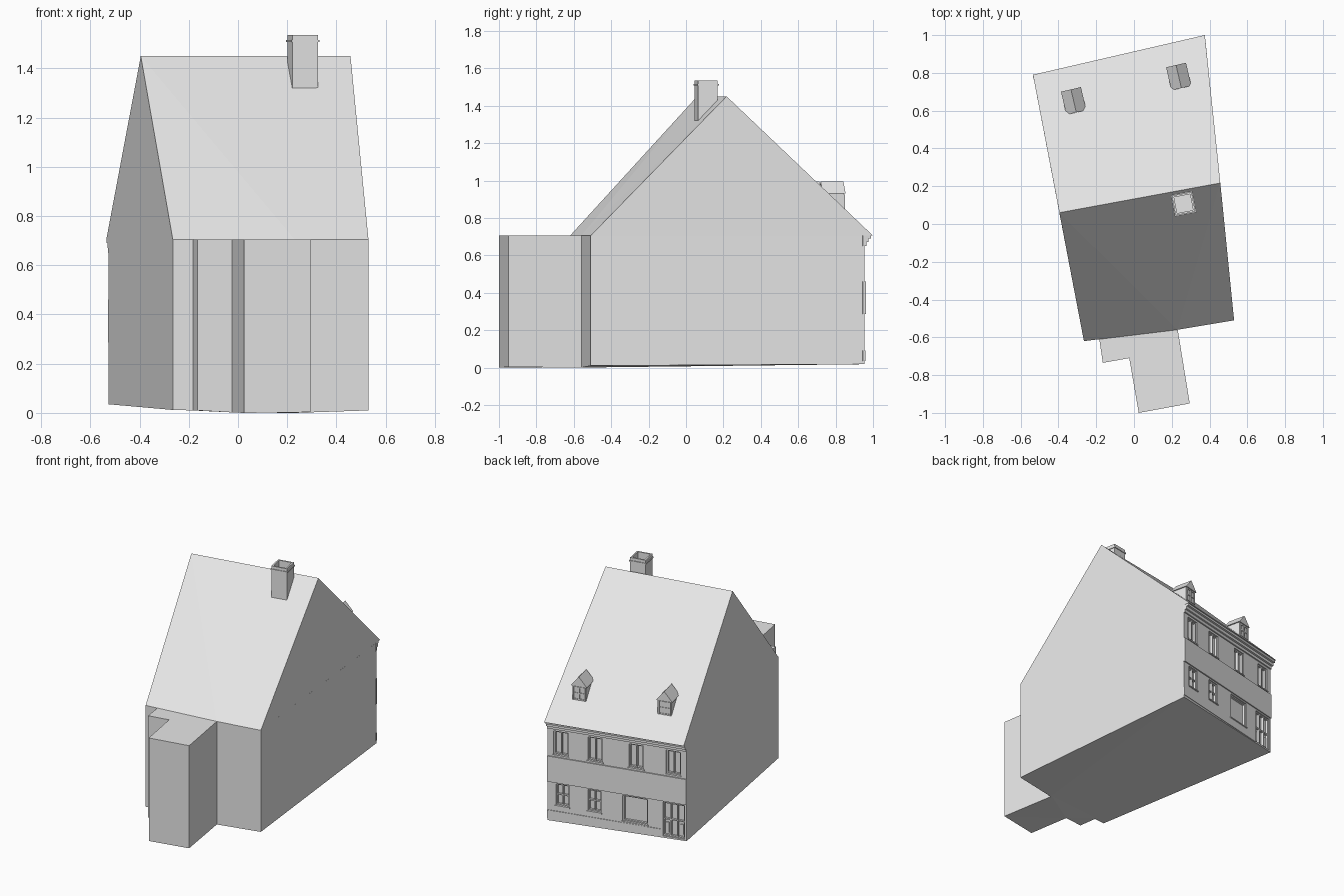
import bpy, bmesh
from mathutils import Matrix, Vector

cube = bpy.data.objects.get("Cube")
if cube:
    bpy.data.objects.remove(cube)

stone = bpy.data.materials.new("pale_grey")
stone.use_nodes = True
stone.diffuse_color = (0.8, 0.8, 0.8, 1)
for node in stone.node_tree.nodes:
    if node.type == 'BSDF_PRINCIPLED':
        node.inputs["Base Color"].default_value = (0.8, 0.8, 0.8, 1)

# Facade frame: s runs along the wall, o points outward, z up
CORNER_A = Vector((0.38, 0.955, 0))
CORNER_B = Vector((-0.526, 0.745, 0))
WIDTH = (CORNER_B - CORNER_A).length
ALONG = (CORNER_B - CORNER_A).normalized()
OUT = Vector((ALONG.y, -ALONG.x, 0))


def facade(s, o, z):
    return CORNER_A + ALONG * s + OUT * o + Vector((0, 0, z))


def finish(name, bm):
    bmesh.ops.recalc_face_normals(bm, faces=bm.faces)
    mesh = bpy.data.meshes.new(name)
    bm.to_mesh(mesh)
    bm.free()
    mesh.materials.append(stone)
    obj = bpy.data.objects.new(name, mesh)
    bpy.context.collection.objects.link(obj)
    return obj


def loft(bm, lower, upper):
    """Closed solid between two matching outlines."""
    a = [bm.verts.new(p) for p in lower]
    b = [bm.verts.new(p) for p in upper]
    caps = [bm.faces.new(a), bm.faces.new(b)]
    for i in range(len(a)):
        j = (i + 1) % len(a)
        bm.faces.new((a[i], a[j], b[j], b[i]))
    bmesh.ops.triangulate(bm, faces=caps)


def block(bm, s0, s1, o0, o1, z0, z1):
    ring = [(s0, o0), (s1, o0), (s1, o1), (s0, o1)]
    loft(bm, [facade(s, o, z0) for s, o in ring], [facade(s, o, z1) for s, o in ring])


def frame(bm, s0, s1, z0, z1, o0, o1, cols, rows, bar=0.008):
    """Outer frame with evenly spaced mullions and rails."""
    for i in range(cols + 1):
        s = s0 + (s1 - s0 - bar) * i / cols
        block(bm, s, s + bar, o0, o1, z0, z1)
    for i in range(rows + 1):
        z = z0 + (z1 - z0 - bar) * i / rows
        block(bm, s0, s1, o0, o1 - 0.002, z, z + bar)


EAVE = 0.705

# House walls
def walls(name, points):
    bm = bmesh.new()
    loft(bm, points, [(x, y, EAVE) for x, y, z in points])
    return finish(name, bm)


body = walls("house_walls", [(-0.265, -0.62, 0.012), (0.23, -0.56, 0), (0.53, -0.51, 0.01),
                             (*CORNER_A.xy, 0.018), (*CORNER_B.xy, 0.035)])
walls("rear_extension", [(-0.185, -0.6, 0.01), (-0.165, -0.735, 0.01), (-0.025, -0.71, 0.002),
                         (0.025, -1.0, 0), (0.295, -0.95, 0.003), (0.23, -0.55, 0)])

# Main roof
bm = bmesh.new()
a, m, b, c, d = [bm.verts.new((x, y, EAVE)) for x, y in
                 [(-0.265, -0.62), (0.23, -0.56), (0.53, -0.51), (0.375, 1.0), (-0.535, 0.79)]]
left, right = bm.verts.new((-0.395, 0.06, 1.45)), bm.verts.new((0.457, 0.217, 1.45))
for face in [(a, m, left), (m, b, right), (m, right, left), (left, right, c, d),
             (a, left, d), (b, c, right), (a, d, c, b, m)]:
    bm.faces.new(face)
finish("main_roof", bm)

# Openings: start, end (fractions of the wall), bottom, top, columns, rows
upper = [(f, f + 0.105, 0.475, 0.635, 2, 1) for f in (0.045, 0.29, 0.585, 0.853)]
lower = [(0.06, 0.155, 0.13, 0.275, 2, 2), (0.29, 0.385, 0.13, 0.275, 2, 2),
         (0.54, 0.72, 0.10, 0.275, 1, 1)]
door = [(0.83, 0.985, 0.045, 0.275, 3, 2)]

cutter_bm = bmesh.new()
for name, group in (("upper_windows", upper), ("lower_windows", lower), ("entrance_doors", door)):
    bm = bmesh.new()
    for f0, f1, z0, z1, cols, rows in group:
        s0, s1 = f0 * WIDTH, f1 * WIDTH
        block(cutter_bm, s0, s1, -0.025, 0.03, z0, z1)
        frame(bm, s0, s1, z0, z1, -0.026, -0.008, cols, rows)
        if group is not door:
            block(bm, s0 - 0.006, s1 + 0.006, -0.01, 0.006, z0 - 0.008, z0)
    if group is door:
        # Lower door panels
        step = (s1 - s0) / 3
        for i in (0, 2):
            block(bm, s0 + i * step + 0.014, s0 + (i + 1) * step - 0.014,
                  -0.026, -0.018, z0 + 0.02, z0 + 0.09)
    finish(name, bm)
cutter = finish("opening_cutter", cutter_bm)
cutter.hide_render = True
cutter.display_type = 'WIRE'
cut = body.modifiers.new("openings", 'BOOLEAN')
cut.operation = 'DIFFERENCE'
cut.solver = 'EXACT'
cut.object = cutter
bpy.context.view_layer.update()
cut_mesh = bpy.data.meshes.new_from_object(
    body.evaluated_get(bpy.context.evaluated_depsgraph_get()))
body.modifiers.clear()
body.data = cut_mesh
bpy.data.objects.remove(cutter)

# Sign band, stepped cornice and plinth
for name, f1, out, z0, z1 in [("facade_band", 1, 0.008, 0.285, 0.46),
                              ("cornice_top", 1, 0.036, 0.69, EAVE),
                              ("cornice_middle", 1, 0.022, 0.67, 0.69),
                              ("cornice_bottom", 1, 0.009, 0.65, 0.67),
                              ("plinth", 0.82, 0.004, 0.035, 0.09)]:
    bm = bmesh.new()
    block(bm, 0, f1 * WIDTH, -0.01, out, z0, z1)
    finish(name, bm)

# Dormers
for side, s in (("left", 0.179), ("right", 0.75)):
    bm = bmesh.new()
    block(bm, s - 0.046, s + 0.046, -0.22, -0.082, 0.815, 0.932)
    frame(bm, s - 0.042, s + 0.042, 0.835, 0.925, -0.083, -0.076, 2, 2)
    finish(side + "_dormer", bm)
    bm = bmesh.new()
    gable = [(s - 0.054, 0.93), (s + 0.054, 0.93), (s, 0.995)]
    loft(bm, [facade(p, -0.2, z) for p, z in gable], [facade(p, -0.075, z) for p, z in gable])
    finish(side + "_dormer_roof", bm)

# Chimney with hollow top and a thin collar
def square(half, z):
    spin = Matrix.Rotation(0.19, 3, 'Z')
    return [Vector((0.2625, 0.1075, z)) + spin @ Vector((half * i, half * j, 0))
            for i, j in [(-1, -1), (1, -1), (1, 1), (-1, 1)]]


bm = bmesh.new()
rings = [[bm.verts.new(p) for p in square(h, z)] for h, z in
         [(0.053, 1.2), (0.053, 1.535), (0.043, 1.535), (0.043, 1.47)]]
for r0, r1 in zip(rings, rings[1:]):
    for i in range(4):
        j = (i + 1) % 4
        bm.faces.new((r0[i], r0[j], r1[j], r1[i]))
bm.faces.new(rings[0])
bm.faces.new(rings[-1])
finish("chimney", bm)

bm = bmesh.new()
rings = [[bm.verts.new(p) for p in square(h, z)] for h, z in
         [(0.05, 1.508), (0.058, 1.508), (0.058, 1.516), (0.05, 1.516)]]
for r0, r1 in zip(rings, rings[1:] + rings[:1]):
    for i in range(4):
        j = (i + 1) % 4
        bm.faces.new((r0[i], r0[j], r1[j], r1[i]))
finish("chimney_collar", bm)
